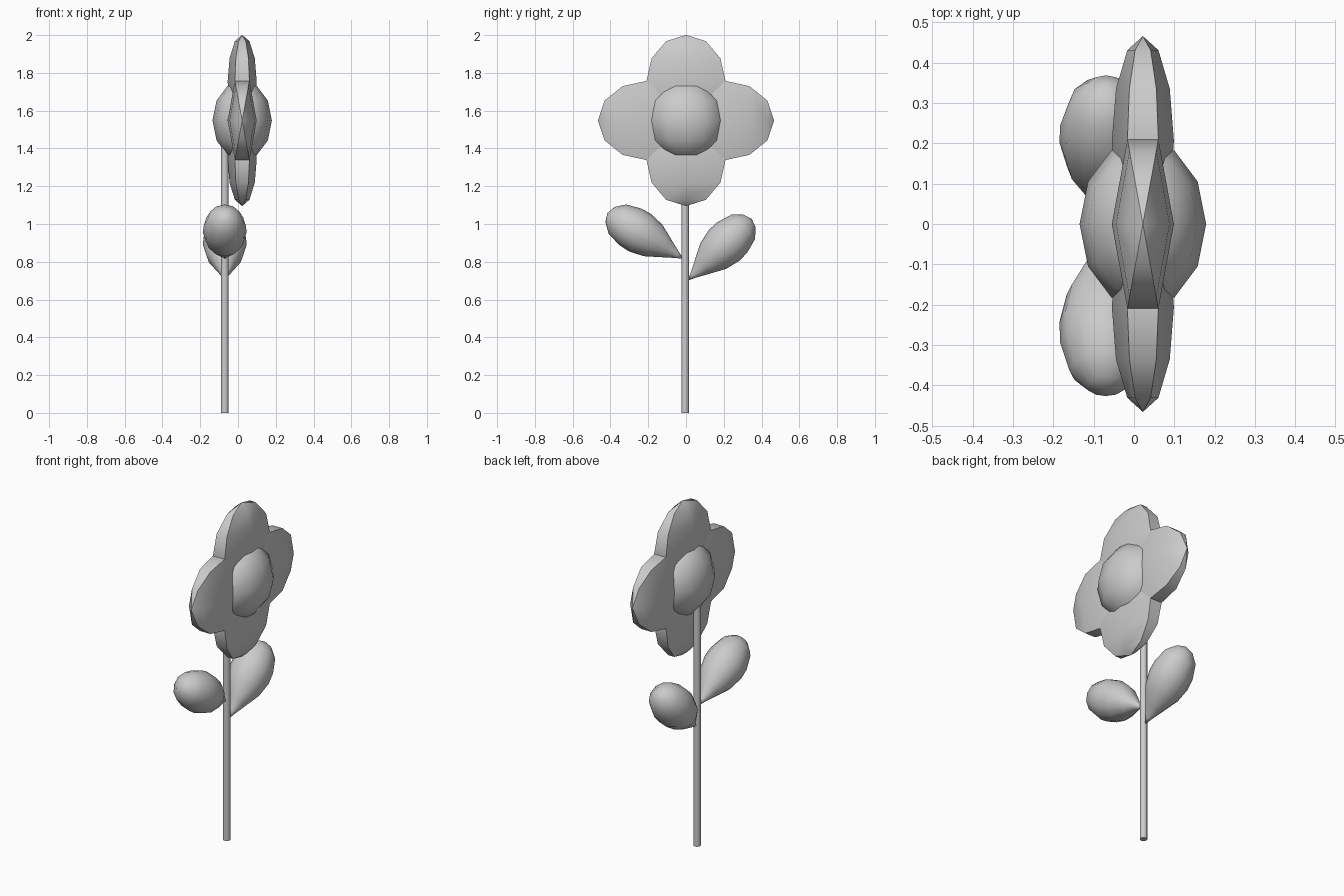
import bpy, bmesh
from math import sin, cos, pi, radians
from mathutils import Matrix, Vector

if "Cube" in bpy.data.objects:
    bpy.data.objects.remove(bpy.data.objects["Cube"])


def revolve(name, profile, sides, scale=(1, 1), loc=(0, 0, 0), tilt=0, sharp=40):
    """Spin (radius, height) points about local z, tilt about x, then place."""
    bm = bmesh.new()
    rings = []
    for r, h in profile:
        n = 1 if r < 1e-5 else sides
        rings.append([bm.verts.new((r * scale[0] * cos(2 * pi * i / sides),
                                    r * scale[1] * sin(2 * pi * i / sides), h))
                      for i in range(n)])
    for a, b in zip(rings, rings[1:]):
        for i in range(sides):
            j = (i + 1) % sides
            quad = [a[i % len(a)], a[j % len(a)], b[j % len(b)], b[i % len(b)]]
            bm.faces.new(list(dict.fromkeys(quad)))
    bmesh.ops.recalc_face_normals(bm, faces=bm.faces)
    bm.transform(Matrix.Rotation(radians(tilt), 4, 'X'))
    mesh = bpy.data.meshes.new(name)
    bm.to_mesh(mesh)
    bm.free()
    ob = bpy.data.objects.new(name, mesh)
    ob.location = loc
    bpy.context.collection.objects.link(ob)
    bpy.ops.object.select_all(action='DESELECT')
    ob.select_set(True)
    bpy.context.view_layer.objects.active = ob
    bpy.ops.object.shade_smooth_by_angle(angle=radians(sharp))
    return ob


def ball(height, rings=6):
    """Half-circle profile with unit radius and the given half height."""
    return [(sin(pi * i / rings), -height * cos(pi * i / rings))
            for i in range(rings + 1)]


HEAD = Vector((0.022, 0, 1.548))
STEM_X, STEM_Y = -0.07, -0.004

# Stem
revolve("stem", [(0, 0), (0.02, 0), (0.02, 1.5), (0, 1.5)], 12,
        loc=(STEM_X, STEM_Y, 0))

# Flower centre
revolve("flower_centre", ball(0.21), 12, (0.157, 0.21), HEAD)

# Four flattened six-sided petals around the centre
for k, side in enumerate(("top", "left", "bottom", "right")):
    reach = 0.247 if k % 2 == 0 else 0.26
    out = Matrix.Rotation(k * pi / 2, 3, 'X') @ Vector((0, 0, 0.206))
    revolve("petal_" + side, ball(reach), 6, (0.077, 0.2425),
            HEAD + out, tilt=90 * k)

# Two teardrop leaves
leaf = [(0, 0), (0.018, 0.04), (0.055, 0.11), (0.097, 0.19), (0.115, 0.27),
        (0.113, 0.33), (0.09, 0.41), (0.048, 0.455), (0, 0.472)]
revolve("leaf_right", leaf, 12, loc=(STEM_X, 0.008, 0.70), tilt=-46)
revolve("leaf_left", leaf, 12, loc=(STEM_X, -0.012, 0.815), tilt=59)
